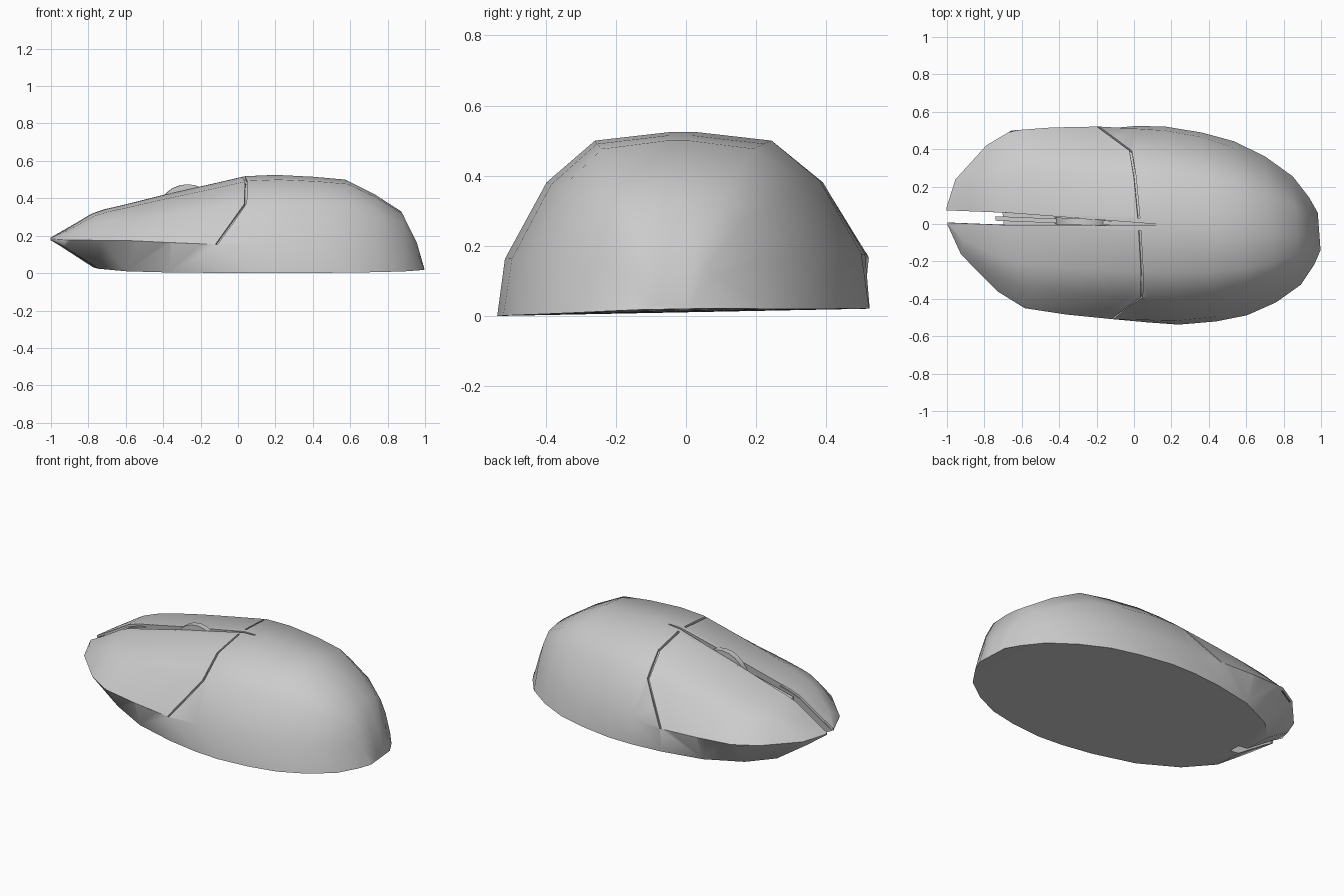
import bpy, bmesh, math

if "Cube" in bpy.data.objects:
    bpy.data.objects.remove(bpy.data.objects["Cube"])

SLOT = 0.033
# stations: x, rim half width, rim z, base half width, base z, top z
ST = [(-1.0, .045, .183, .04, .176, .19), (-.94, .20, .18, .15, .143, .222),
      (-.76, .39, .18, .2, .027, .33), (-.62, .475, .18, .33, .016, .362),
      (-.4, .50, .17, .44, .012, .417), (-.15, .515, .16, .5, .011, .474),
      (.04, .512, .17, .525, .011, .518), (.2, .508, .17, .53, .011, .525),
      (.4, .48, .17, .505, .011, .515), (.57, .43, .17, .465, .012, .5),
      (.73, .355, .17, .39, .013, .42), (.87, .24, .16, .29, .015, .33),
      (.95, .12, .11, .18, .018, .17), (.99, .06, .03, .10, .02, .035)]


def warp(x, y, z):
    # slight skew of the whole shell
    return (x - .075 * y, y - .04 * x, z + .02 * y * (1 - z / .5))


def station(x):
    for a, b in zip(ST, ST[1:]):
        if x <= b[0]:
            t = (x - a[0]) / (b[0] - a[0])
            return [p + (q - p) * t for p, q in zip(a, b)]
    return list(ST[-1])


def upper(x, k):
    # point k on the upper half section, rim to centre
    _, w, ze, _, _, h = station(x)
    fy, fz = [(1, 0), (.75, .6), (.46, .93), (0, 1)][k]
    return x, SLOT + (w - SLOT) * fy, ze + (h - ze) * fz


def make(name, verts, faces, solid=True):
    bm = bmesh.new()
    vs = [bm.verts.new(warp(*v)) for v in verts]
    for f in faces:
        bm.faces.new([vs[i] for i in f])
    bm.normal_update()
    if solid:
        bmesh.ops.recalc_face_normals(bm, faces=bm.faces[:])
    elif sum(f.normal.z for f in bm.faces) < 0:
        bmesh.ops.reverse_faces(bm, faces=bm.faces[:])
    me = bpy.data.meshes.new(name)
    bm.to_mesh(me)
    bm.free()
    ob = bpy.data.objects.new(name, me)
    bpy.context.collection.objects.link(ob)
    return ob


def select(ob):
    bpy.ops.object.select_all(action='DESELECT')
    ob.select_set(True)
    bpy.context.view_layer.objects.active = ob


def apply(ob, kind, **props):
    m = ob.modifiers.new(kind, kind)
    for k, v in props.items():
        setattr(m, k, v)
    select(ob)
    bpy.ops.object.modifier_apply(modifier=m.name)


def prism(name, pts, widths):
    # side profile (x, z) extruded across y
    n = len(pts)
    v = [(x, s * w, z) for s in (-1, 1) for (x, z), w in zip(pts, widths)]
    f = [list(range(n)), list(range(n, 2 * n))]
    f += [(i, (i + 1) % n, n + (i + 1) % n, n + i) for i in range(n)]
    return make(name, v, f)


def button(name, side, grow, thick, offset):
    # patch of the upper shell with an angled rear edge
    ends = [-.16, .005, .018, .022]
    n, v = 14, []
    for i in range(n + 1):
        for k in range(4):
            x, y, z = upper(-1 + (ends[k] + grow + 1) * i / n, k)
            v.append((x, side * y, z))
    f = [(4 * i + k, 4 * i + k + 1, 4 * i + k + 5, 4 * i + k + 4)
         for i in range(n) for k in range(3)]
    ob = make(name, v, f, solid=False)
    apply(ob, 'SOLIDIFY', thickness=thick, offset=offset)
    return ob


# body shell lofted along x
verts, faces = [], []
for s in ST:
    half = [(s[0], s[3], s[4])] + [upper(s[0], k) for k in range(4)]
    verts += half + [(x, -y, z) for x, y, z in reversed(half)]
for i in range(len(ST) - 1):
    for k in range(10):
        a, b = 10 * i + k, 10 * i + (k + 1) % 10
        faces.append((a, b, b + 10, a + 10))
faces += [list(range(10)), list(range(len(verts) - 10, len(verts)))]
body = make("mouse_body", verts, faces)

# recesses for the buttons and the centre slot
cutters = [button("button_recess", s, .012, .036, 0) for s in (1, -1)]
slot_pts = [(-1.1, -.1), (-.7, -.1), (-.7, .30), (0, .455), (.12, .515),
            (.12, .7), (-.0, .7), (-.7, .7), (-1.1, .7)]
slot_w = [SLOT + .001] * 4 + [.004] * 2 + [SLOT + .001] * 3
cutters.append(prism("slot_cut", slot_pts, slot_w))
for c in cutters:
    apply(body, 'BOOLEAN', operation='DIFFERENCE', object=c, solver='EXACT')
    bpy.data.objects.remove(c)

# two buttons
parts = [body, button("left_button", -1, 0, .012, -1),
         button("right_button", 1, 0, .012, -1)]

# scroll wheel and thin rail in the slot
wheel = [(-.27 + .16 * math.cos(a), .315 + .16 * math.sin(a))
         for a in [math.tau * i / 24 for i in range(24)]]
parts.append(prism("scroll_wheel", wheel, [.018] * 24))
parts.append(prism("slot_rail", [(-.74, .28), (.03, .44), (.03, .475), (-.74, .315)],
                   [.012] * 4))

for p in parts:
    select(p)
    bpy.ops.object.shade_smooth_by_angle(angle=math.radians(40))
